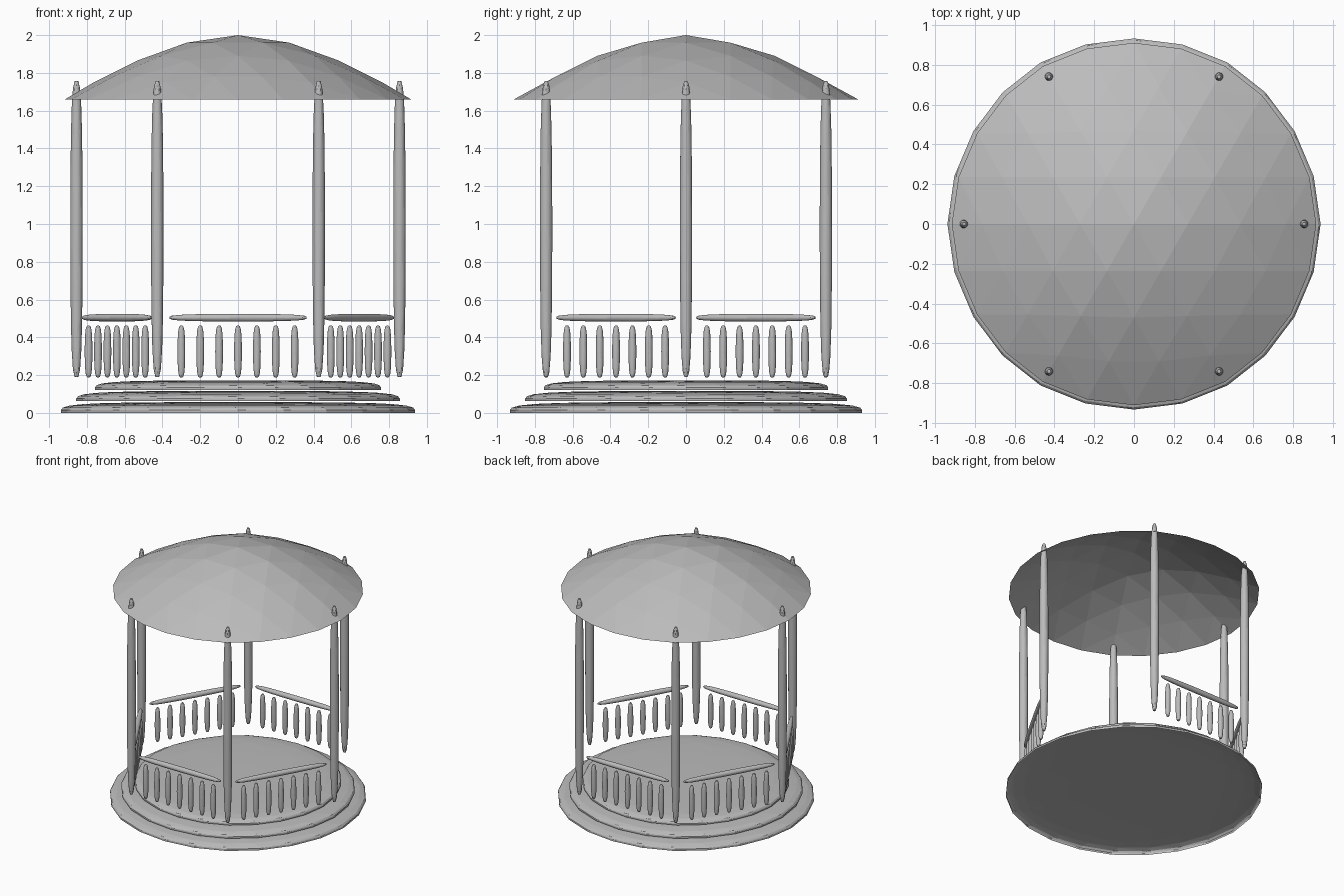
import bpy
from math import sin, cos, pi, radians
from mathutils import Matrix, Vector

cube = bpy.data.objects.get("Cube")
if cube:
    bpy.data.objects.remove(cube, do_unlink=True)

GREY = (0.5, 0.5, 0.5, 1.0)
stone = bpy.data.materials.new("stone_grey")
stone.diffuse_color = GREY
stone.use_nodes = True
stone.node_tree.nodes["Principled BSDF"].inputs["Base Color"].default_value = GREY


def soften(verts, faces):
    """One round of triangle smoothing that keeps open rims sharp."""
    opposite = {}
    for f in faces:
        for k in range(3):
            edge = tuple(sorted((f[k], f[k - 2])))
            opposite.setdefault(edge, []).append(f[k - 1])
    near = [[] for _ in verts]
    rim = [[] for _ in verts]
    for (a, b), tips in opposite.items():
        near[a].append(b)
        near[b].append(a)
        if len(tips) == 1:
            rim[a].append(b)
            rim[b].append(a)
    result = []
    for v, ring, edge_ring in zip(verts, near, rim):
        if edge_ring:
            result.append(v * 0.75 + sum((verts[i] for i in edge_ring), Vector()) / 8)
        else:
            n = len(ring)
            pull = 5 / 8 - (3 / 8 + cos(2 * pi / n) / 4) ** 2
            result.append(v * (1 - pull) + sum((verts[i] for i in ring), Vector()) * pull / n)
    middle = {}
    for (a, b), tips in opposite.items():
        middle[a, b] = middle[b, a] = len(result)
        if len(tips) == 1:
            result.append((verts[a] + verts[b]) / 2)
        else:
            result.append((verts[a] + verts[b]) * 3 / 8 + (verts[tips[0]] + verts[tips[1]]) / 8)
    split = []
    for a, b, c in faces:
        ab, bc, ca = middle[a, b], middle[b, c], middle[c, a]
        split += [(a, ab, ca), (ab, b, bc), (ca, bc, c), (ab, bc, ca)]
    return result, split


def build(name, verts, faces, matrix):
    """Soften a coarse six-sided cage twice and make an object of it."""
    for _ in range(2):
        verts, faces = soften(verts, faces)
    mesh = bpy.data.meshes.new(name)
    mesh.from_pydata(verts, [], faces)
    mesh.materials.append(stone)
    obj = bpy.data.objects.new(name, mesh)
    bpy.context.collection.objects.link(obj)
    obj.matrix_world = matrix


def hexagon(radius, z):
    return [Vector((radius * cos(i * pi / 3), radius * sin(i * pi / 3), z)) for i in range(6)]


def drum(name, radius, low, high, matrix=Matrix(), closed=True):
    """Six-sided cylinder cage, with or without an underside."""
    verts = hexagon(radius, low) + hexagon(radius, high) + [Vector((0, 0, high))]
    faces = []
    for i in range(6):
        j = (i + 1) % 6
        faces += [(i, j, j + 6), (i, j + 6, i + 6), (i + 6, j + 6, 12)]
        if closed:
            faces.append((j, i, 13))
    if closed:
        verts.append(Vector((0, 0, low)))
    build(name, verts, faces, matrix)


# Three round steps, hollow below, with softened upper edges
drum("bottom_step", 1.112, 0.0, 0.057, closed=False)
drum("middle_step", 1.015, 0.062, 0.116, closed=False)
drum("floor_step", 0.897, 0.122, 0.172, closed=False)

# Shallow faceted dome, open underneath
EAVES = 1.66
build("domed_roof", hexagon(1.086, EAVES) + [Vector((0, 0, EAVES + 0.64))],
      [(i, (i + 1) % 6, 6) for i in range(6)], Matrix())

# Six columns whose tips pierce the roof
POST = 0.855
for n in range(6):
    a = radians(60 * n)
    drum(f"column_{n + 1}", 0.04, 0.19, 1.757,
         Matrix.Translation((POST * cos(a), POST * sin(a), 0)))

# Railings on five sides; the side between the first two columns is the entrance
for n in range(1, 6):
    turn = Matrix.Rotation(radians(60 * n + 30), 4, 'Z')
    side = turn @ Matrix.Translation((POST * cos(pi / 6), 0, 0))
    rail = side @ Matrix.Translation((0, 0, 0.504)) @ Matrix.Rotation(pi / 2, 4, 'X')
    drum(f"handrail_{n}", 0.025, -0.362, 0.362, rail)
    for i in range(-3, 4):
        place = side @ Matrix.Translation((0, 0.1 * i, 0.325))
        drum(f"baluster_{n}_{i + 4}", 0.025, -0.137, 0.137, place)
